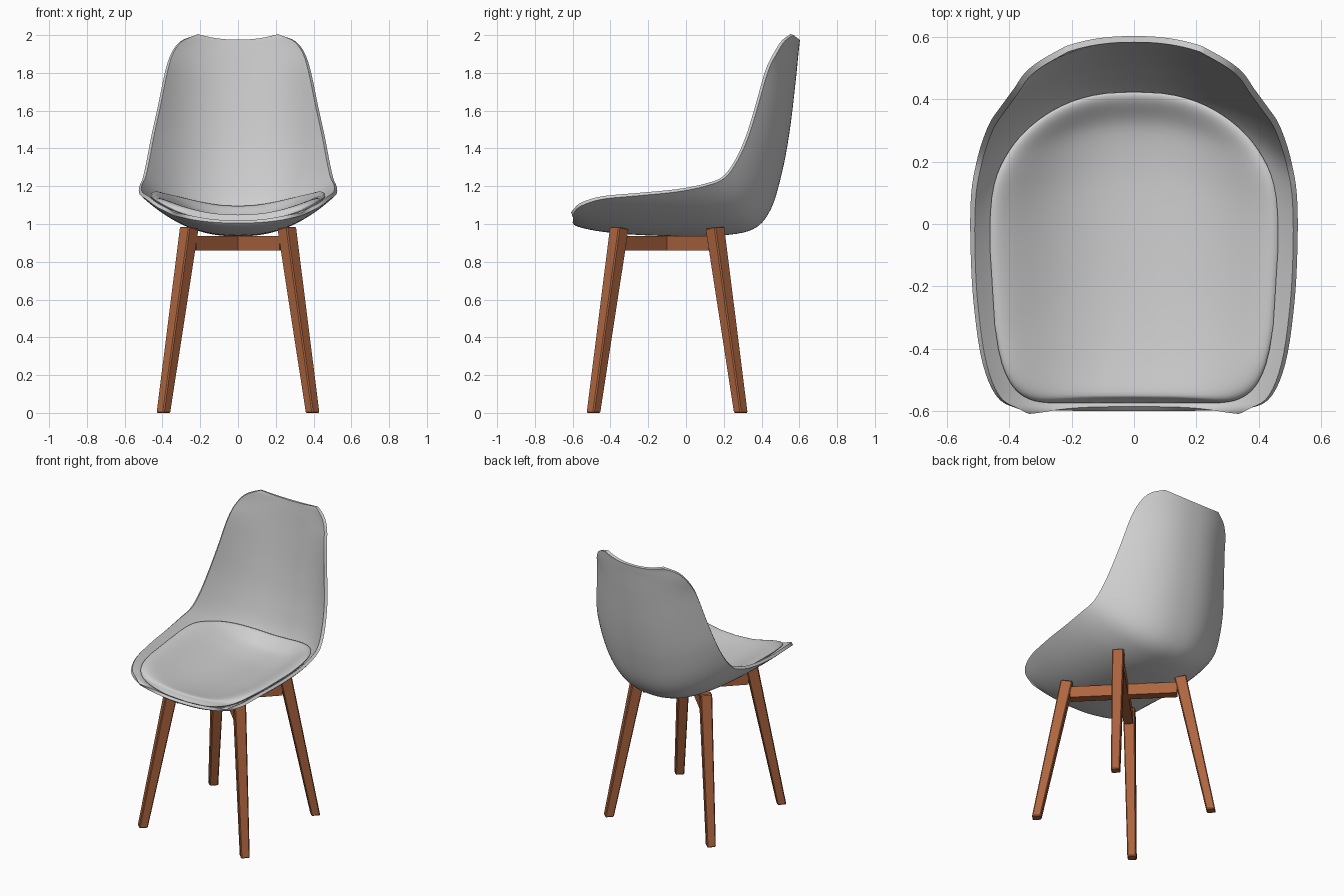
import bpy
import bmesh
import math
from mathutils import Vector

if "Cube" in bpy.data.objects:
    bpy.data.objects.remove(bpy.data.objects["Cube"], do_unlink=True)


def material(name, colour):
    m = bpy.data.materials.new(name)
    m.use_nodes = True
    m.diffuse_color = (*colour, 1)
    m.node_tree.nodes["Principled BSDF"].inputs["Base Color"].default_value = (*colour, 1)
    return m


GREY = material("light grey", (0.62, 0.62, 0.62))
WOOD = material("warm wood", (0.42, 0.13, 0.05))


def add_object(name, bm, mat, solid=0, bevel=0, angle=40):
    mesh = bpy.data.meshes.new(name)
    bm.to_mesh(mesh)
    bm.free()
    mesh.materials.append(mat)
    ob = bpy.data.objects.new(name, mesh)
    bpy.context.collection.objects.link(ob)
    bpy.ops.object.select_all(action="DESELECT")
    ob.select_set(True)
    bpy.context.view_layer.objects.active = ob
    if solid:
        mod = ob.modifiers.new("thickness", "SOLIDIFY")
        mod.thickness, mod.offset = solid, -1
        bpy.ops.object.modifier_apply(modifier=mod.name)
    if bevel:
        mod = ob.modifiers.new("soft edges", "BEVEL")
        mod.width, mod.segments = bevel, 1
        bpy.ops.object.modifier_apply(modifier=mod.name)
    if angle:
        bpy.ops.object.shade_smooth_by_angle(angle=math.radians(angle))
    return ob


# Shell stations from front lip to top: centre (y, z), rim (x, y, z)
STATIONS = [
    (-.60, 1.005, .34, -.597, 1.045),
    (-.57, .985, .43, -.565, 1.09),
    (-.45, .96, .485, -.45, 1.13),
    (-.25, .942, .515, -.25, 1.15),
    (0, .935, .525, -.05, 1.17),
    (.2, .94, .522, .1, 1.2),
    (.36, .975, .505, .2, 1.24),
    (.45, 1.08, .485, .27, 1.33),
    (.51, 1.28, .46, .33, 1.46),
    (.55, 1.5, .425, .38, 1.62),
    (.58, 1.75, .385, .435, 1.81),
    (.595, 1.9, .35, .485, 1.91),
    (.6, 1.945, .3, .525, 1.97),
    (.603, 1.974, .22, .57, 2.0),
]
LAST = len(STATIONS) - 1


def station(u):
    """Smooth interpolation between stations."""
    i = min(max(int(u), 0), LAST - 1)
    t = u - i
    a, b, c, d = (STATIONS[min(max(k, 0), LAST)] for k in range(i - 1, i + 3))
    return [q + .5 * t * (r - p + t * (2*p - 5*q + 4*r - s + t * (3*(q - r) + s - p)))
            for p, q, r, s in zip(a, b, c, d)]


def surface(u, s):
    cy, cz, x, y, z = station(u)
    g = abs(s) ** 2.3
    return Vector((x * s, cy + (y - cy) * g, cz + (z - cz) * g))


def inward(u, s):
    e = .02
    du = surface(min(u + e, LAST), s) - surface(max(u - e, 0), s)
    ds = surface(u, s + e) - surface(u, s - e)
    return ds.cross(du).normalized()


# Seat shell: curved sheet with thickness
bm = bmesh.new()
ROWS, COLS = 65, 48
grid = [[bm.verts.new(surface(LAST * i / ROWS, 2 * j / COLS - 1)) for j in range(COLS + 1)]
        for i in range(ROWS + 1)]
for i in range(ROWS):
    for j in range(COLS):
        bm.faces.new((grid[i][j], grid[i+1][j], grid[i+1][j+1], grid[i][j+1]))
add_object("seat_shell", bm, GREY, solid=.02)

# Seat cushion: rounded pad following the inside of the shell
bm = bmesh.new()
RINGS, SPOKES = 18, 80


def pad_point(r, k, height):
    a = 2 * math.pi * k / SPOKES
    c, s = math.cos(a), math.sin(a)
    n = 2 / (3.2 if s > 0 else 5)
    u = 3.8 + 3.2 * r * math.copysign(abs(s) ** n, s)
    v = .92 * r * math.copysign(abs(c) ** n, c)
    return surface(u, v) + inward(u, v) * height


def pad_side(thickness, flip):
    radii = [math.sin(math.pi / 2 * i / RINGS) for i in range(1, RINGS + 1)]
    rings = [[bm.verts.new(pad_point(r, k, .03 + thickness * (1 - r ** 8) ** .5))
              for k in range(SPOKES)] for r in radii]
    centre = bm.verts.new(pad_point(0, 0, .03 + thickness))
    faces = []
    for k in range(SPOKES):
        m = (k + 1) % SPOKES
        faces.append((centre, rings[0][k], rings[0][m]))
        for a, b in zip(rings, rings[1:]):
            faces.append((a[k], b[k], b[m], a[m]))
    for f in faces:
        bm.faces.new(f[::-1] if flip else f)


pad_side(.045, False)
pad_side(-.012, True)
bmesh.ops.remove_doubles(bm, verts=bm.verts, dist=.0005)
bmesh.ops.recalc_face_normals(bm, faces=bm.faces)
add_object("seat_cushion", bm, GREY, angle=60)


# Wooden base
def prism(rings):
    bm = bmesh.new()
    low, high = ([bm.verts.new(p) for p in ring] for ring in rings)
    bm.faces.new(low[::-1])
    bm.faces.new(high)
    for k in range(4):
        m = (k + 1) % 4
        bm.faces.new((low[k], low[m], high[m], high[k]))
    bmesh.ops.recalc_face_normals(bm, faces=bm.faces)
    return bm


def diamond(x, y, z, radius, tilt):
    return [Vector((x + radius * dx, y + radius * dy, z + tilt * lean))
            for dx, dy, lean in ((1, 0, 0), (0, 1, 0), (-1, 0, 0), (0, -1, 0))]


MID_Y = -.1
for sx, side in ((1, "left"), (-1, "right")):
    for sy, end in ((-1, "front"), (1, "back")):
        foot = diamond(sx * .395, MID_Y + sy * .39, 0, .04, 0)
        top = diamond(sx * .258, MID_Y + sy * .253, .98, .053, 0)
        # Inner corners of the top sit slightly lower
        for p in top:
            p.z += .12 * ((p.x * sx - .258) + ((p.y - MID_Y) * sy - .253))
        add_object(f"{end}_{side}_leg", prism((foot, top)), WOOD, bevel=.006, angle=0)

# Crossed braces joining opposite legs
for name, sign in (("brace_a", 1), ("brace_b", -1)):
    along = Vector((1, sign, 0)).normalized()
    across = Vector((-sign, 1, 0)).normalized() * .03
    middle = Vector((0, MID_Y, 0))
    rings = [[middle + along * .34 * e + across * a + Vector((0, 0, z))
              for a, z in ((-1, .86), (1, .86), (1, .937), (-1, .937))] for e in (-1, 1)]
    add_object(name, prism(rings), WOOD, angle=0)
